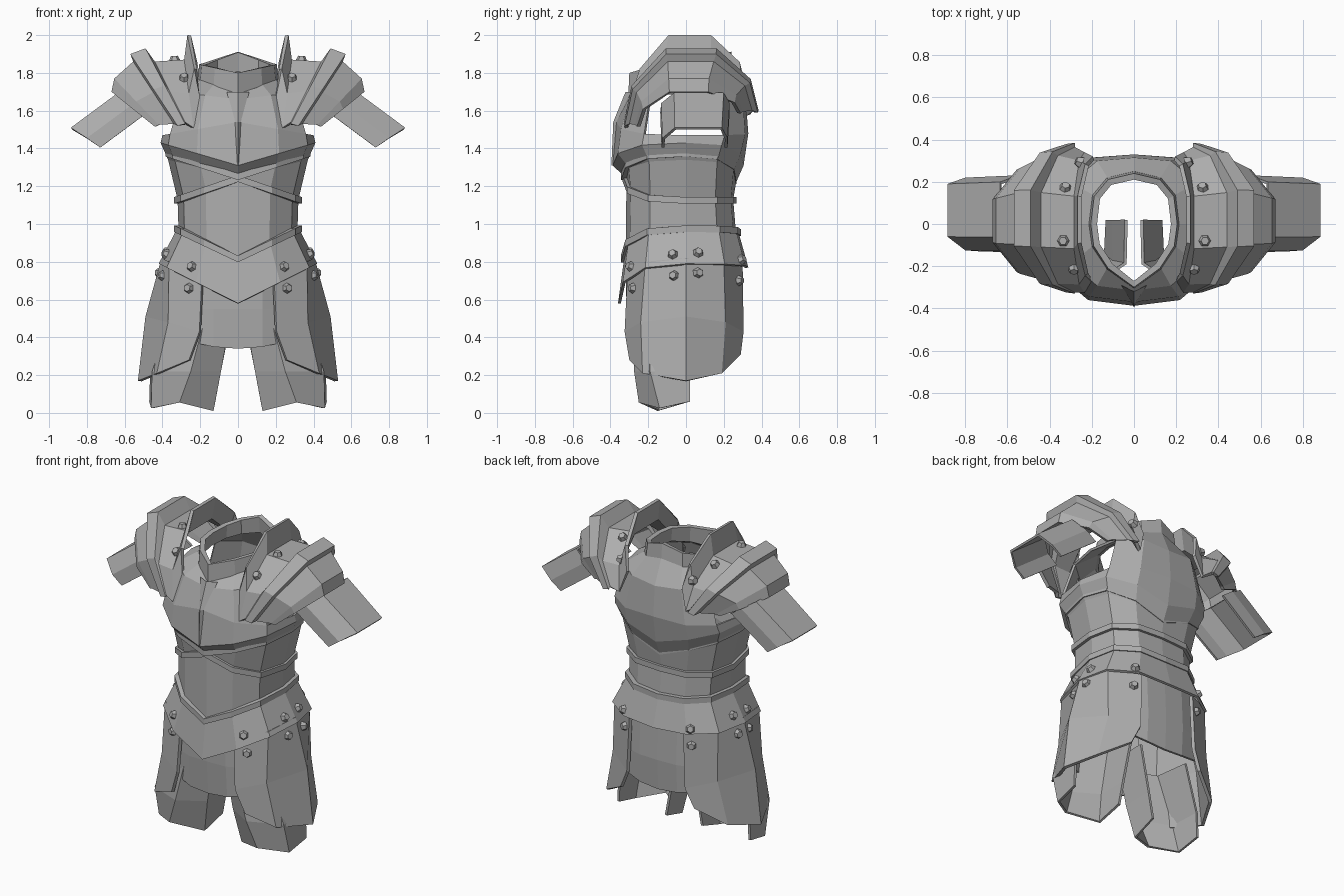
import bpy, bmesh, math
from mathutils import Vector
from mathutils.bvhtree import BVHTree

cube = bpy.data.objects.get("Cube")
if cube:
    bpy.data.objects.remove(cube, do_unlink=True)

GREY = (0.42, 0.42, 0.42, 1)
steel = bpy.data.materials.new("steel_grey")
steel.use_nodes = True
steel.diffuse_color = GREY
steel.node_tree.nodes["Principled BSDF"].inputs["Base Color"].default_value = GREY

# Half cross-sections, front centre to back centre
BODY = [(0, -1), (.53, -.93), (.9, -.6), (1, 0), (.9, .62), (.53, .95), (0, 1)]
NECK = [(0, -1), (.6, -.7), (.93, -.35), (1, 0), (.92, .55), (.6, .88), (0, 1)]


def finish(name, bm, thickness):
    mesh = bpy.data.meshes.new(name)
    bm.to_mesh(mesh)
    obj = bpy.data.objects.new(name, mesh)
    bpy.context.collection.objects.link(obj)
    mesh.materials.append(steel)
    mirror = obj.modifiers.new("Mirror", 'MIRROR')
    mirror.use_clip = True
    if thickness:
        solid = obj.modifiers.new("Thickness", 'SOLIDIFY')
        solid.thickness = thickness
        solid.offset = -1


def loft(name, rows, thickness=.015, skip=()):
    """Skin rows of points into a mirrored plate; returns its surface tree."""
    bm = bmesh.new()
    grid = [[bm.verts.new(p) for p in row] for row in rows]
    for r in range(len(rows) - 1):
        for c in range(len(rows[0]) - 1):
            if (r, c) not in skip:
                bm.faces.new((grid[r][c], grid[r][c + 1], grid[r + 1][c + 1], grid[r + 1][c]))
    bm.normal_update()
    tree = BVHTree.FromBMesh(bm)
    finish(name, bm, thickness)
    return tree


def ring(w, front, back, zf, zs, zb, section=BODY):
    """Half ring whose height runs from front through side to back."""
    pts = []
    for sx, sy in section:
        depth = -front if sy < 0 else back
        end = zf if sy < 0 else zb
        pts.append((w * sx, depth * sy, end + (zs - end) * sx))
    return pts


def arch(xt, zt, xb, zb, yf, yb):
    """Arch over the shoulder from front foot to back foot."""
    pts = []
    for deg in (-90, -62, -22, 22, 62, 90):
        a = math.radians(deg)
        h = math.cos(a) / math.cos(math.radians(22))
        foot = zb + (.07 if deg > 0 else 0)
        pts.append((xb + (xt - xb) * h,
                    (yf + yb) / 2 + (yb - yf) / 2 * math.sin(a),
                    foot + (zt - foot) * h))
    return pts


def band(name, w, front, back, zf, zs, zb, height=.035):
    loft(name, [ring(w, front, back, z + zf, z + zs, z + zb)
                for z in (-height / 2, height / 2)], .03)


# Torso: waist, bulging breastplate, shoulders; side columns left open for arms
loft("breastplate", [
    ring(.315, -.32, .265, .82, .97, .95),
    ring(.32, -.315, .25, 1.23, 1.13, 1.13),
    ring(.37, -.325, .265, 1.25, 1.34, 1.22),
    ring(.41, -.388, .305, 1.31, 1.43, 1.31),
    ring(.40, -.37, .33, 1.54, 1.47, 1.48),
    ring(.33, -.315, .315, 1.66, 1.70, 1.67),
    ring(.21, -.295, .25, 1.70, 1.77, 1.82, NECK),
], skip=[(4, 2), (4, 3)])
loft("collar", [
    ring(.215, -.305, .25, 1.69, 1.76, 1.81, NECK),
    ring(.205, -.30, .24, 1.80, 1.845, 1.912, NECK)], .03)
loft("chest_keel", [
    [(0, -.395, 1.31), (.004, -.385, 1.31)],
    [(0, -.385, 1.54), (.018, -.365, 1.54)],
    [(0, -.32, 1.70), (.06, -.29, 1.70)]], 0)

# Raised trims
band("breast_trim", .385, -.345, .268, 1.25, 1.375, 1.23)
band("waist_trim", .338, -.335, .268, 1.24, 1.125, 1.125)
band("belt_trim", .338, -.345, .29, .815, .975, .955)

# Flared belt with pointed front
belt = loft("hip_belt", [
    ring(.42, -.36, .33, .58, .79, .77),
    ring(.325, -.33, .28, .80, .97, .95)])

# Hanging centre plates
loft("front_skirt_plate", [
    [(0, -.30, .34), (.13, -.295, .35), (.27, -.25, .38)],
    [(0, -.315, .55), (.13, -.31, .55), (.25, -.26, .55)],
    [(0, -.32, .80), (.13, -.31, .82), (.24, -.25, .85)]])
loft("back_skirt_plate", [
    [(.27, .24, .40), (.13, .275, .37), (0, .28, .36)],
    [(.25, .25, .55), (.13, .285, .55), (0, .29, .55)],
    [(.24, .24, .85), (.13, .27, .85), (0, .275, .85)]])

# Hip tassets wrapping each side
tasset = loft("hip_tassets", [
    [(.26, -.30, .28), (.43, -.23, .21), (.53, 0, .17), (.43, .19, .21), (.26, .29, .31)],
    [(.205, -.325, .43), (.37, -.24, .48), (.49, 0, .51), (.37, .21, .48), (.205, .305, .43)],
    [(.19, -.31, .74), (.365, -.215, .80), (.405, 0, .82), (.365, .20, .80), (.19, .30, .78)]],
    .02)

# Thigh guards, open at the back
loft("thigh_guards", [
    [(.12, .02, .06), (.13, -.15, .01), (.31, -.25, .055), (.46, -.14, .025), (.47, .02, .06)],
    [(.09, .02, .22), (.09, -.18, .22), (.25, -.275, .22), (.455, -.19, .22), (.465, .02, .22)],
    [(.03, .02, .52), (.035, -.19, .52), (.17, -.28, .52), (.35, -.2, .52), (.38, .02, .52)]])

# Pauldrons: outer lame, raised ridge, shoulder cap, neck flange
cap = loft("pauldrons", [
    arch(.67, 1.70, .44, 1.515, -.26, .29),
    arch(.655, 1.77, .42, 1.525, -.27, .30),
    arch(.555, 1.86, .34, 1.53, -.30, .35),
    arch(.57, 1.90, .32, 1.52, -.325, .38),
    arch(.49, 1.93, .28, 1.53, -.33, .385),
    arch(.44, 1.86, .28, 1.54, -.325, .365),
    arch(.285, 1.87, .235, 1.51, -.325, .34),
    arch(.268, 2.0, .195, 1.64, -.28, .32)], .02)

# Upper arm guards, open below
near = [(.73, -.13, 1.405), (.80, -.125, 1.455), (.885, -.06, 1.51),
        (.885, .19, 1.51), (.80, .22, 1.455), (.73, .22, 1.405)]
loft("arm_guards", [near, [(x - .25, y * 1.05, z + .185) for x, y, z in near]])

# Hexagonal rivets seated on the plates
rivets = bmesh.new()
for tree, spots in (
        (belt, [(.235, -.28, .77), (.38, -.07, .84), (.38, .065, .85), (.22, .27, .80)]),
        (tasset, [(.26, -.28, .66), (.41, -.07, .73), (.41, .065, .74), (.235, .28, .70)]),
        (cap, [(.285, -.21, 1.77), (.335, -.08, 1.86), (.325, .19, 1.86), (.275, .30, 1.77)])):
    for spot in spots:
        loc, normal, _, _ = tree.find_nearest(Vector(spot))
        turn = normal.to_track_quat('Z', 'Y').to_matrix().to_4x4()
        turn.translation = loc + normal * .008
        bmesh.ops.create_cone(rivets, cap_ends=True, segments=6, radius1=.032,
                              radius2=.019, depth=.03, matrix=turn)
finish("rivets", rivets, 0)
rivets.free()
